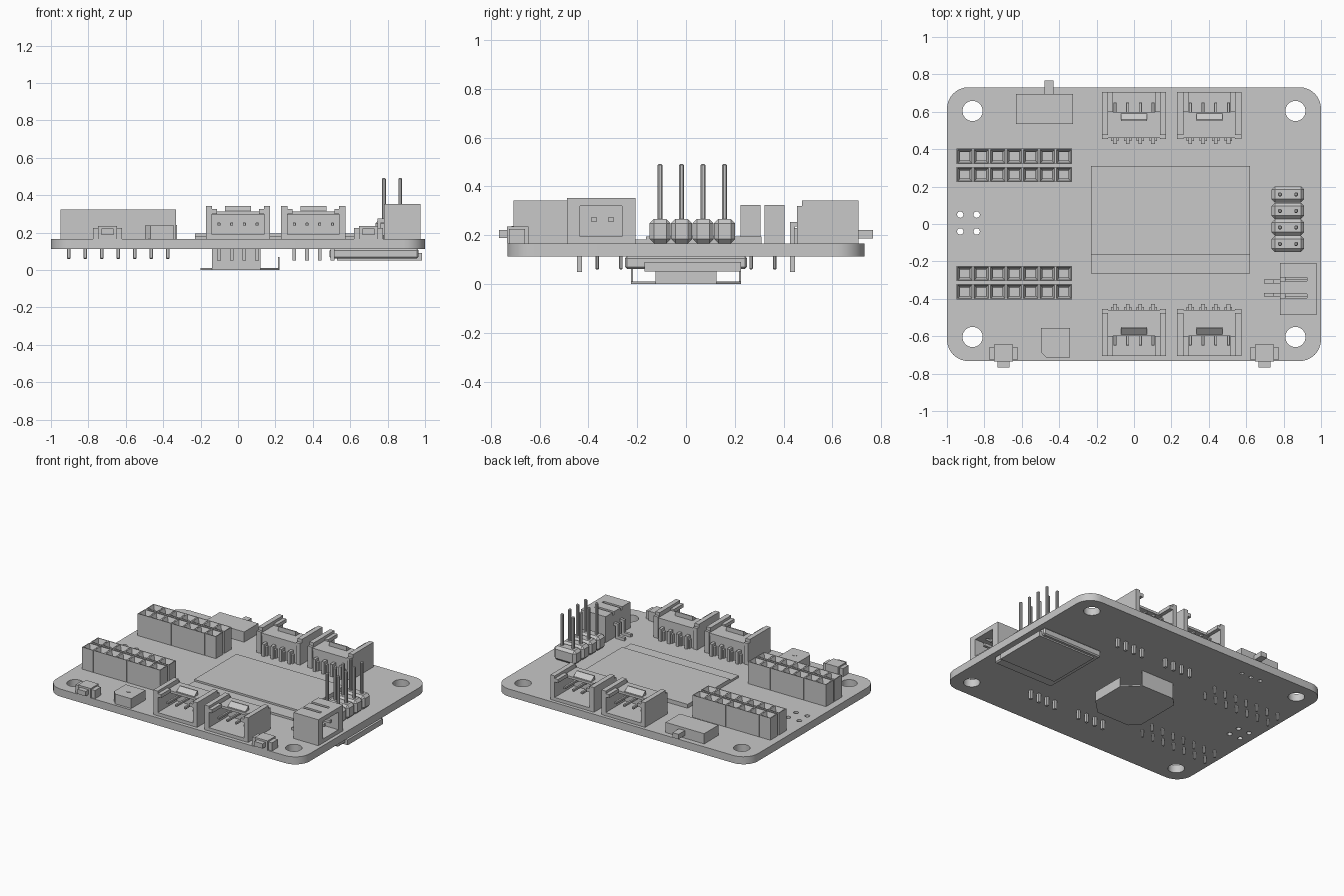
import bpy, bmesh, math
from mathutils import Matrix, Vector

cube = bpy.data.objects.get("Cube")
if cube:
    bpy.data.objects.remove(cube, do_unlink=True)

grey = bpy.data.materials.new("plain_grey")
grey.use_nodes = True
COLOR = (0.58, 0.58, 0.58, 1)
grey.diffuse_color = COLOR
grey.node_tree.nodes["Principled BSDF"].inputs["Base Color"].default_value = COLOR

BOTTOM, TOP = 0.113, 0.167
PITCH = 0.0882


def finish(name, bm):
    mesh = bpy.data.meshes.new(name)
    bmesh.ops.recalc_face_normals(bm, faces=bm.faces)
    bm.to_mesh(mesh)
    bm.free()
    mesh.materials.append(grey)
    obj = bpy.data.objects.new(name, mesh)
    bpy.context.collection.objects.link(obj)
    return obj


def box(bm, x, y, z, bevel=0.0):
    """Add a box from three (low, high) ranges."""
    spans = [sorted(x), sorted(y), sorted(z)]
    mid = Vector([(a + b) / 2 for a, b in spans])
    size = [b - a for a, b in spans]
    mat = Matrix.Translation(mid) @ Matrix.Diagonal((*size, 1))
    verts = bmesh.ops.create_cube(bm, size=1, matrix=mat)["verts"]
    if bevel:
        edges = list({e for v in verts for e in v.link_edges})
        bmesh.ops.bevel(bm, geom=edges, offset=bevel, segments=1, affect='EDGES')
    return verts


def around(c, half):
    return (c - half, c + half)


def cylinder(bm, x, y, r, z0, z1, sides=32):
    bmesh.ops.create_cone(bm, cap_ends=True, segments=sides, radius1=r, radius2=r, depth=z1 - z0,
                          matrix=Matrix.Translation((x, y, (z0 + z1) / 2)))


def prism(bm, points, shift):
    """Extrude a closed outline of 3D points along a vector."""
    face = bm.faces.new([bm.verts.new(p) for p in points])
    out = bmesh.ops.extrude_face_region(bm, geom=[face])["geom"]
    moved = [g for g in out if isinstance(g, bmesh.types.BMVert)]
    bmesh.ops.translate(bm, verts=moved, vec=shift)
    if not face.is_valid or len(face.link_loops if hasattr(face, "link_loops") else face.loops) == 0:
        return
    bm.normal_update()


# Circuit board: rounded plate with drilled holes
bm = bmesh.new()
box(bm, (-1, 1), (-0.733, 0.731), (BOTTOM, TOP))
corners = [e for e in bm.edges if abs(e.verts[0].co.z - e.verts[1].co.z) > 0.01]
bmesh.ops.bevel(bm, geom=corners, offset=0.115, segments=8, profile=0.5, affect='EDGES')
board = finish("circuit_board", bm)
bm = bmesh.new()
for sx in (-1, 1):
    for sy in (-1, 1):
        cylinder(bm, sx * 0.863, sy * 0.604, 0.054, 0, 0.3)
        cylinder(bm, -0.885 + sx * 0.044, 0.005 + sy * 0.045, 0.017, 0, 0.3, 16)
for x in (-0.55, -0.475, -0.4):
    cylinder(bm, x, 0.61, 0.014, 0, 0.3, 12)
drill = finish("drill_cutter", bm)
drill.hide_render = True
cut = board.modifiers.new("holes", 'BOOLEAN')
cut.operation, cut.object, cut.solver = 'DIFFERENCE', drill, 'EXACT'
bpy.context.view_layer.objects.active = board
board.select_set(True)
bpy.ops.object.modifier_apply(modifier=cut.name)
bpy.data.objects.remove(drill, do_unlink=True)
bpy.ops.object.shade_smooth_by_angle(angle=math.radians(30))

# Display: low carrier with thicker glass
bm = bmesh.new()
box(bm, (-0.23, 0.62), (-0.265, 0.31), (TOP, 0.182))
box(bm, (-0.23, 0.62), (-0.165, 0.31), (TOP, 0.195))
finish("display", bm)

# Socket strips: seven funnel cells per row, with pins under the board
for side, label in ((1, "back"), (-1, "front")):
    for y, row in ((0.265, "inner"), (0.362, "outer")):
        bm = bmesh.new()
        centres = [-0.64 + (i - 3) * PITCH for i in range(7)]
        for x in centres:
            box(bm, around(x, 0.0435), around(side * y, 0.041), (TOP, 0.324))
        bm.normal_update()
        mouths = [f for f in bm.faces if f.normal.z > 0.9]
        bmesh.ops.inset_individual(bm, faces=mouths, thickness=0.008)
        bmesh.ops.inset_individual(bm, faces=mouths, thickness=0.019, depth=-0.035)
        deep = bmesh.ops.extrude_discrete_faces(bm, faces=mouths)["faces"]
        for f in deep:
            bmesh.ops.translate(bm, verts=f.verts, vec=(0, 0, -0.06))
        for x in centres:
            box(bm, around(x, 0.009), around(side * (y + 0.002), 0.007), (0.06, BOTTOM + 0.01), 0.003)
        finish(f"{label}_{row}_socket_strip", bm)


# Four-pin plug housings: open towards the board edge
def plug_housing(name, cx, s):
    bm = bmesh.new()

    def part(x, v, z, bevel=0.0):
        box(bm, (cx + x[0], cx + x[1]), (s * (0.435 + v[0]), s * (0.435 + v[1])), z, bevel)

    part((-0.17, 0.17), (0.03, 0.272), (TOP, 0.19))
    part((-0.14, 0.14), (0.03, 0.055), (TOP, 0.30))
    part((-0.14, 0.14), (0.025, 0.165), (0.295, 0.312))
    for m in (-1, 1):
        part((m * 0.138, m * 0.172), (0.02, 0.04), (TOP, 0.32))
        part((m * 0.138, m * 0.172), (0.04, 0.272), (TOP, 0.343))
        part((m * 0.112, m * 0.14), (0.165, 0.272), (0.30, 0.325))
    for i in range(4):
        x = (i - 1.5) * 0.068
        part(around(x, 0.008), (0.05, 0.215), (0.237, 0.253), 0.002)
        part(around(x, 0.010), (-0.008, 0.03), (0.235, 0.255))
        part(around(x, 0.010), (-0.008, 0.012), (0.05, 0.25))
        part(around(x, 0.020), (0.008, 0.03), (TOP, 0.23))
    # Sloped latch on the roof
    y0, y1 = s * 0.55, s * 0.592
    prism(bm, [(cx - 0.07, y0, 0.30), (cx - 0.07, y0, 0.342), (cx - 0.07, y0 + s * 0.008, 0.342),
               (cx - 0.07, y1, 0.315), (cx - 0.07, y1, 0.30)], (0.14, 0, 0))
    finish(name, bm)


for s, label in ((1, "back"), (-1, "front")):
    plug_housing(f"{label}_right_plug_housing", 0, s)
    plug_housing(f"{label}_left_plug_housing", 0.403, s)

# Upright pin header, two by four
bm = bmesh.new()
for i in range(4):
    y = 0.026 + (i - 1.5) * PITCH
    box(bm, (0.735, 0.91), around(y, 0.0435), (TOP, 0.267), 0.018)
    for x in (0.78, 0.867):
        box(bm, around(x, 0.010), around(y, 0.010), (0.25, 0.492), 0.005)
finish("pin_header", bm)

# Two-pin power socket, open to the left side
bm = bmesh.new()
Y = (-0.487, -0.208)
box(bm, (0.78, 0.975), Y, (TOP, 0.195))
box(bm, (0.78, 0.81), Y, (TOP, 0.33))
for y in ((-0.487, -0.435), (-0.262, -0.208)):
    box(bm, (0.78, 0.975), y, (TOP, 0.352))
for y in ((-0.44, -0.395), (-0.375, -0.305), (-0.285, -0.26)):
    box(bm, (0.78, 0.975), y, (0.32, 0.352))
box(bm, (0.925, 0.975), (-0.44, -0.26), (0.32, 0.352))
for y in (-0.308, -0.378):
    box(bm, (0.79, 0.95), around(y, 0.010), (0.255, 0.275))
    box(bm, (0.745, 0.79), around(y, 0.010), (0.255, 0.275))
    box(bm, (0.745, 0.765), around(y, 0.010), (TOP, 0.275))
    box(bm, (0.695, 0.765), around(y, 0.010), (TOP, 0.187))
finish("power_socket", bm)

# Side push buttons
for cx, label in ((-0.698, "right"), (0.698, "left")):
    bm = bmesh.new()
    box(bm, around(cx, 0.05), (-0.735, -0.645), (TOP, 0.235))
    box(bm, around(cx, 0.078), (-0.725, -0.66), (TOP, 0.225))
    box(bm, around(cx, 0.033), (-0.767, -0.72), (0.188, 0.222))
    finish(f"{label}_push_button", bm)

# Small sensor block with a cut corner and a pinhole
bm = bmesh.new()
prism(bm, [(-0.342, -0.556, TOP), (-0.498, -0.556, TOP), (-0.498, -0.685, TOP),
           (-0.468, -0.715, TOP), (-0.342, -0.715, TOP)], (0, 0, 0.07))
cylinder(bm, -0.418, -0.633, 0.016, 0.23, 0.239, 16)
finish("sensor_block", bm)

# Slide switch
bm = bmesh.new()
box(bm, (-0.63, -0.326), (0.535, 0.695), (TOP, 0.24))
box(bm, (-0.478, -0.43), (0.69, 0.767), (0.187, 0.222))
finish("slide_switch", bm)

# Card slot under the board, with the card edge in its mouth
bm = bmesh.new()
box(bm, (0.49, 0.965), (-0.25, 0.25), (0.062, BOTTOM), 0.008)
box(bm, (0.53, 0.985), (-0.17, 0.225), (0.052, 0.09))
finish("card_slot", bm)

# Coin cell clip: folded sheet under the board
bm = bmesh.new()
outline = [(0.22, 0.125), (0.12, 0.225), (-0.14, 0.225), (-0.2, 0.165)]
outline += [(x, -y) for x, y in reversed(outline)]
prism(bm, [(x, y, 0) for x, y in outline], (0, 0, 0.01))
for s in (-1, 1):
    box(bm, (-0.14, 0.12), (s * 0.217, s * 0.226), (0, BOTTOM))
box(bm, (0.213, 0.222), (-0.125, 0.125), (0, 0.07))
finish("coin_cell_clip", bm)
